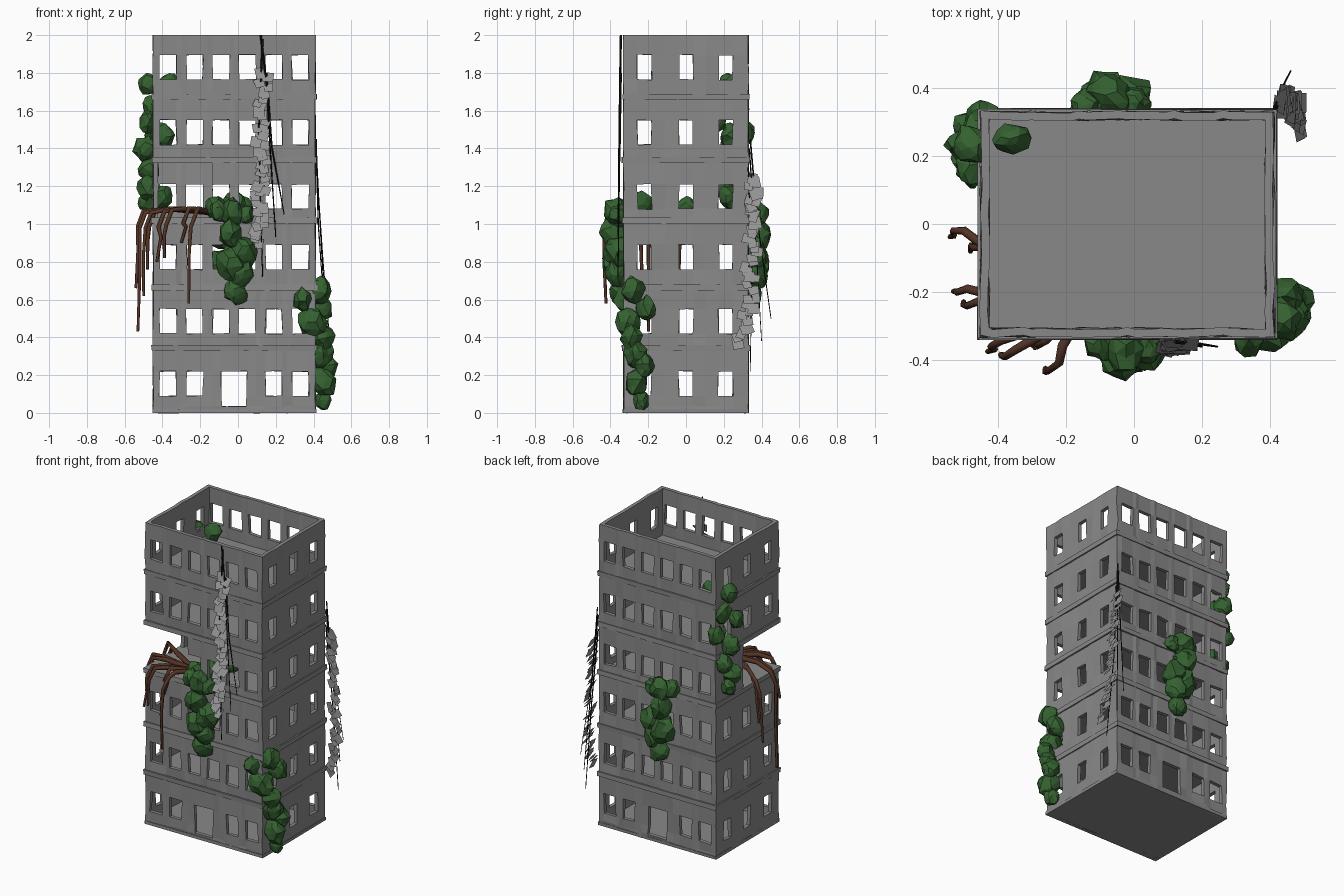
import bpy, bmesh, math, random
from mathutils import Vector, Matrix

random.seed(7)
if "Cube" in bpy.data.objects:
    bpy.data.objects.remove(bpy.data.objects["Cube"])


def material(name, r, g, b):
    m = bpy.data.materials.new(name)
    m.use_nodes = True
    m.diffuse_color = (r, g, b, 1)
    m.node_tree.nodes["Principled BSDF"].inputs["Base Color"].default_value = (r, g, b, 1)
    return m


concrete = material("concrete_grey", 0.25, 0.25, 0.25)
panel = material("panel_grey", 0.29, 0.29, 0.29)
leaf = material("leaf_green", 0.035, 0.12, 0.03)
bark = material("bark_brown", 0.09, 0.035, 0.02)
cable = material("cable_black", 0.008, 0.008, 0.008)


def finish(name, bm, mat):
    mesh = bpy.data.meshes.new(name)
    bm.to_mesh(mesh)
    bm.free()
    mesh.materials.append(mat)
    ob = bpy.data.objects.new(name, mesh)
    bpy.context.collection.objects.link(ob)
    return ob


def rnd(a):
    return random.uniform(-a, a)


# Building plan and storey heights
X0, X1, Y0, Y1 = -0.45, 0.41, -0.33, 0.33
LEVELS = [0, 0.345, 0.665, 1.02, 1.34, 1.675, 2.0]
SILLS = [0.09, 0.42, 0.76, 1.08, 1.42, 1.765]
WIDE = [(-0.37 + 0.14 * i, 0.044) for i in range(6)]
GROUND = WIDE[:2] + [(-0.02, 0.067)] + WIDE[4:]
NARROW = [(-0.22, 0.037), (0, 0.037), (0.21, 0.037)]


def storey(index):
    """Four window walls with thickness; the fourth storey lost a corner."""
    z0, z1, sill = LEVELS[index], LEVELS[index + 1], SILLS[index]
    head = sill + 0.13
    wide = GROUND if index == 0 else WIDE
    sides = [((X0, Y0), (1, 0), X1 - X0, wide), ((X1, Y0), (0, 1), Y1 - Y0, NARROW),
             ((X1, Y1), (-1, 0), X1 - X0, wide), ((X0, Y1), (0, -1), Y1 - Y0, NARROW)]
    bm = bmesh.new()
    for (ox, oy), (dx, dy), length, openings in sides:
        start = ox * dx + oy * dy
        # the coordinate runs backwards on the back and left walls
        sign = dx + dy
        spans = sorted((sign * c - start - w, sign * c - start + w) for c, w in openings)
        cuts = [0] + [u for s in spans for u in s] + [length]
        cuts += [(a[1] + b[0]) / 2 for a, b in zip(spans, spans[1:])]
        cuts.sort()
        rows = [z0, sill, head, z1]
        if index == 0:
            rows.insert(1, 0.035)
        for u0, u1 in zip(cuts, cuts[1:]):
            um = (u0 + u1) / 2
            hole = next((s for s in spans if s[0] < um < s[1]), None)
            for a, b in zip(rows, rows[1:]):
                zm = (a + b) / 2
                is_door = hole and hole[1] - hole[0] > 0.1
                if hole and zm < head and (zm > sill or (is_door and zm > 0.035)):
                    continue
                x, y = ox + dx * um, oy + dy * um
                if index == 3 and x < -0.13 and y < 0.03 and zm > sill - 0.08:
                    continue
                corners = [(u0, a), (u1, a), (u1, b), (u0, b)]
                bm.faces.new([bm.verts.new((ox + dx * u, oy + dy * u, z)) for u, z in corners])
    bmesh.ops.remove_doubles(bm, verts=bm.verts, dist=0.001)
    # weathered, uneven surface
    for v in bm.verts:
        edge = v.co.z in (z0, z1) or min(abs(v.co.z - z0), abs(v.co.z - z1)) < 0.001
        v.co += Vector((rnd(0.004), rnd(0.004), 0 if edge else rnd(0.003)))
    ob = finish(f"storey_{index + 1}_walls", bm, concrete)
    mod = ob.modifiers.new("thickness", "SOLIDIFY")
    mod.thickness = 0.024
    mod.offset = -1
    mod.use_even_offset = True


def slab(name, low, high, lip):
    bm = bmesh.new()
    bmesh.ops.create_cube(bm, size=1)
    for v in bm.verts:
        v.co = Vector(((X1 if v.co.x > 0 else X0) + math.copysign(lip, v.co.x) + rnd(0.003),
                       (Y1 if v.co.y > 0 else Y0) + math.copysign(lip, v.co.y) + rnd(0.003),
                       high if v.co.z > 0 else low))
    finish(name, bm, concrete)


for i in range(6):
    storey(i)
slab("ground_floor", 0, 0.02, 0.004)
for i in range(1, 6):
    slab(f"floor_ledge_{i}", LEVELS[i] - 0.017, LEVELS[i] + 0.014, 0.008)


# Faceted foliage clumps: each entry is centre and radius
def foliage(name, blobs):
    bm = bmesh.new()
    for x, y, z, r in blobs:
        new = bmesh.ops.create_icosphere(bm, subdivisions=2, radius=1)["verts"]
        turn = Matrix.Rotation(rnd(3), 3, "Z") @ Matrix.Rotation(rnd(0.6), 3, "X")
        for v in new:
            p = v.co * random.uniform(0.8, 1.12)
            p.x *= 0.85
            p.z *= 1.1
            v.co = turn @ p * r + Vector((x, y, z))
    finish(name, bm, leaf)


wall_clump = [(-0.03, 0.37, 1.06, 0.075), (-0.1, 0.35, 1.07, 0.055), (0.04, 0.36, 1.05, 0.05),
              (-0.04, 0.38, 0.95, 0.075), (0.03, 0.36, 0.85, 0.08), (-0.04, 0.36, 0.79, 0.09),
              (0.02, 0.37, 0.74, 0.07), (-0.01, 0.35, 0.64, 0.065)]
foliage("front_foliage", [(x, -y, z, r) for x, y, z, r in wall_clump])
foliage("back_foliage", [(x - 0.04, y, z - 0.01, r) for x, y, z, r in wall_clump])
foliage("corner_foliage", [(0.43, -0.28, 0.65, 0.07), (0.34, -0.33, 0.6, 0.06),
                           (0.44, -0.21, 0.55, 0.065), (0.39, -0.31, 0.48, 0.08),
                           (0.45, -0.29, 0.4, 0.065), (0.44, -0.27, 0.31, 0.07),
                           (0.47, -0.22, 0.25, 0.06), (0.45, -0.26, 0.16, 0.075),
                           (0.45, -0.24, 0.065, 0.05)])
foliage("upper_foliage", [(-0.48, 0.23, 1.74, 0.06), (-0.36, 0.25, 1.74, 0.055),
                          (-0.46, 0.27, 1.62, 0.06), (-0.48, 0.16, 1.54, 0.055),
                          (-0.44, 0.31, 1.48, 0.06), (-0.4, 0.24, 1.47, 0.065),
                          (-0.49, 0.23, 1.4, 0.065), (-0.47, 0.28, 1.29, 0.06),
                          (-0.48, 0.2, 1.19, 0.06), (-0.4, 0.23, 1.14, 0.06),
                          (-0.48, 0.24, 1.12, 0.05)])
foliage("inside_foliage", [(-0.02, -0.24, 1.1, 0.07), (0.03, -0.1, 1.09, 0.05),
                           (-0.1, 0.0, 1.09, 0.05), (-0.12, -0.27, 1.08, 0.06)])


# Tubes for roots and cables
def tubes(name, paths, radius, mat, sides):
    data = bpy.data.curves.new(name, "CURVE")
    data.dimensions = "3D"
    data.bevel_depth = radius
    data.bevel_resolution = sides
    data.use_fill_caps = True
    for path in paths:
        line = data.splines.new("POLY")
        line.points.add(len(path) - 1)
        for i, (p, co) in enumerate(zip(line.points, path)):
            p.co = (*co, 1)
            p.radius = 1.15 - 0.6 * i / (len(path) - 1)
    data.materials.append(mat)
    ob = bpy.data.objects.new(name, data)
    bpy.context.collection.objects.link(ob)


# Roots fan over the broken corner, then hang: elbow position and drop height
roots = []
for x, y, drop in [(-0.25, -0.43, 0.58), (-0.29, -0.36, 0.9), (-0.38, -0.39, 0.82),
                   (-0.42, -0.36, 0.8), (-0.49, -0.24, 0.62), (-0.52, -0.2, 0.43),
                   (-0.53, -0.02, 0.66), (-0.47, -0.07, 0.76)]:
    top = 1.06 + rnd(0.015)
    roots.append([(-0.14, -0.24, 1.06), (x * 0.6 - 0.06, y * 0.6 - 0.1, 1.08),
                  (x + 0.03, y * 0.95, top + 0.01), (x, y, top - 0.07),
                  (x + rnd(0.015), y + rnd(0.015), (top + drop) / 2),
                  (x - 0.01, y + rnd(0.02), drop)])
tubes("hanging_roots", roots, 0.014, bark, 1)


# Strands of loose panels, angled outwards like shingles
def strand(name, path, count, spread, heading):
    bm = bmesh.new()
    points = [Vector(p) for p in path]
    for i in range(count):
        t = i / count * (len(points) - 1)
        k = int(t)
        pos = points[k].lerp(points[k + 1], t - k)
        pose = (Matrix.Rotation(heading, 4, "Z") @ Matrix.Rotation(-0.5 + rnd(0.25), 4, "X")
                @ Matrix.Rotation(rnd(0.4), 4, "Y"))
        shift = Matrix.Rotation(heading, 4, "Z") @ Vector((rnd(spread), rnd(0.008), rnd(0.01)))
        w, h = random.uniform(0.02, 0.03), random.uniform(0.024, 0.034)
        bm.faces.new([bm.verts.new(pos + shift + pose @ Vector(c))
                      for c in ((-w, 0, -h), (w, 0, -h), (w, 0, h), (-w, 0, h))])
    finish(name, bm, panel)


strand("front_loose_panels", [(0.14, -0.352, 1.8), (0.125, -0.355, 1.45), (0.12, -0.36, 1.15),
                              (0.1, -0.365, 0.88)], 46, 0.03, 0)
strand("back_loose_panels", [(0.43, 0.36, 1.25), (0.45, 0.36, 1.0), (0.475, 0.34, 0.65),
                             (0.49, 0.3, 0.35)], 44, 0.04, math.pi / 2)
tubes("front_cables", [[(0.12, -0.345, 2.0), (0.15, -0.35, 1.75), (0.17, -0.355, 1.4), (0.2, -0.36, 0.93)],
                       [(0.13, -0.345, 1.98), (0.11, -0.35, 1.5), (0.13, -0.36, 0.72)],
                       [(0.15, -0.345, 1.8), (0.18, -0.35, 1.4), (0.245, -0.36, 1.05)]],
      0.005, cable, 0)
tubes("back_cables", [[(0.413, 0.34, 1.45), (0.425, 0.38, 1.0), (0.46, 0.45, 0.5)],
                      [(0.413, 0.335, 1.4), (0.44, 0.37, 0.9), (0.47, 0.4, 0.38)],
                      [(0.415, 0.33, 1.3), (0.45, 0.35, 0.8), (0.5, 0.34, 0.22)]],
      0.004, cable, 0)
